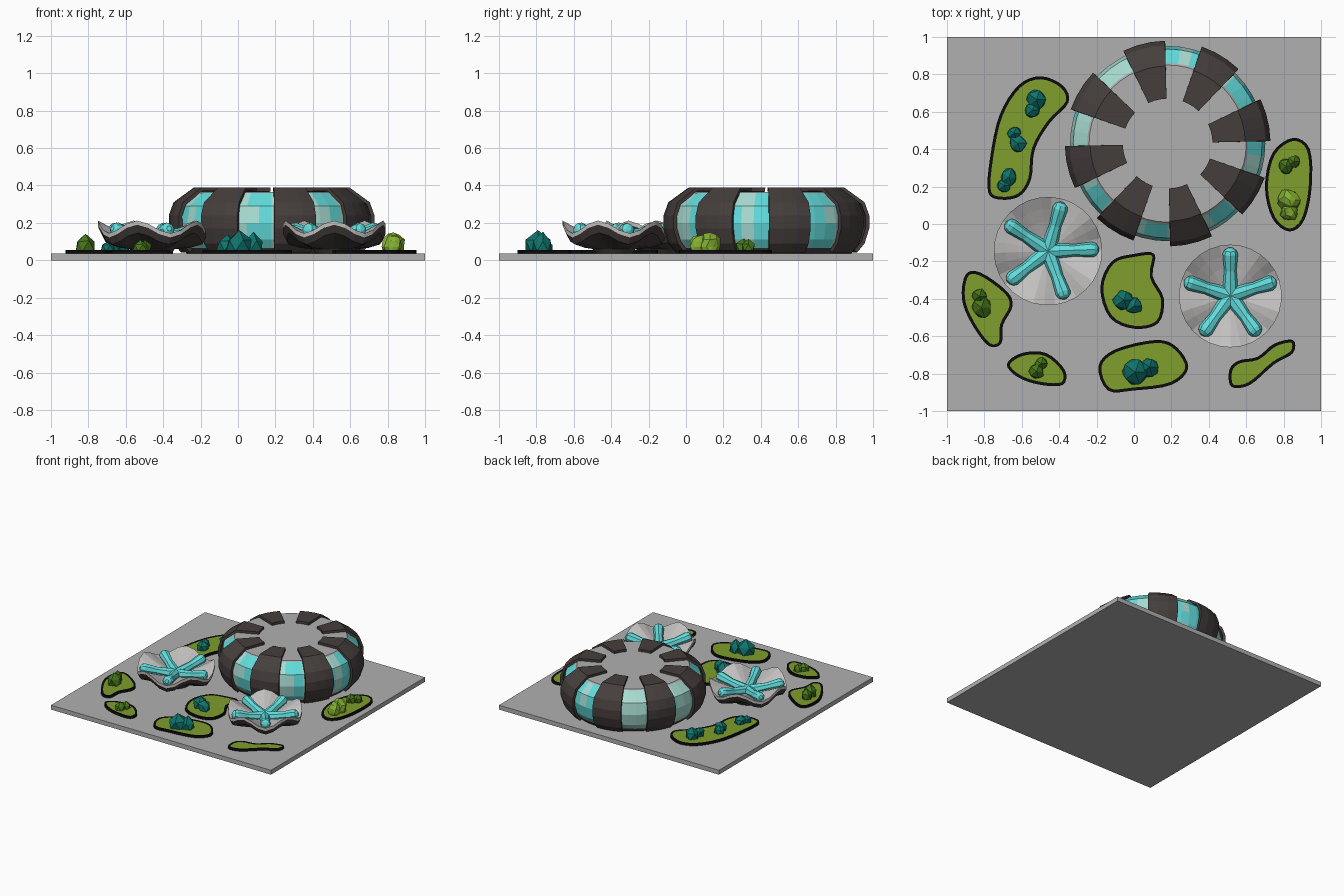
import bpy, bmesh, math, random
from mathutils import Vector, noise

random.seed(4)
cube = bpy.data.objects.get("Cube")
if cube:
    bpy.data.objects.remove(cube)


def material(name, hexcode):
    rgb = [int(hexcode[i:i + 2], 16) / 255 for i in (0, 2, 4)]
    lin = [c / 12.92 if c < .04 else ((c + .055) / 1.055) ** 2.4 for c in rgb]
    m = bpy.data.materials.new(name)
    m.use_nodes = True
    m.diffuse_color = (*lin, 1)
    m.node_tree.nodes["Principled BSDF"].inputs["Base Color"].default_value = (*lin, 1)
    return m


PAVING = material("paving grey", "b0b0b0")
DARK = material("dark cladding", "453e3c")
TEAL = material("teal", "62dcdc")
PALE = material("pale glass", "a8dcd2")
BLACK = material("black kerb", "0c0c0c")
GRASS = material("grass", "7e9f2c")
SPRUCE = material("dark teal foliage", "0f746c")
LEAF = material("dark green foliage", "47781a")
LIME = material("lime foliage", "86b232")
CANOPY = material("canopy grey", "c2c0bf")


def finish(name, bm, *mats, at=(0, 0, 0)):
    bmesh.ops.recalc_face_normals(bm, faces=bm.faces)
    mesh = bpy.data.meshes.new(name)
    bm.to_mesh(mesh)
    bm.free()
    for m in mats:
        mesh.materials.append(m)
    ob = bpy.data.objects.new(name, mesh)
    ob.location = at
    bpy.context.collection.objects.link(ob)
    return ob


def polar(r, a, z):
    return Vector((r * math.cos(a), r * math.sin(a), z))


def skin(bm, rings, closed=True):
    """Bridge rows of points with quads; return faces row by row."""
    rows = [[bm.verts.new(p) for p in ring] for ring in rings]
    n = len(rows[0])
    return [[bm.faces.new((a[i], a[(i + 1) % n], b[(i + 1) % n], b[i]))
             for i in range(n if closed else n - 1)] for a, b in zip(rows, rows[1:])], rows


# Paved base slab
bm = bmesh.new()
bmesh.ops.create_cube(bm, size=1)
bmesh.ops.scale(bm, vec=(2, 2, .036), verts=bm.verts)
finish("base_slab", bm, PAVING, at=(0, 0, .018))

# Ring hall: glazed wall, flat roof and eight wrapping ribs
HALL = (.18, .43, 0)
SEGS = 48
wall = [(.455, .036), (.475, .065), (.505, .11), (.522, .2), (.505, .29), (.43, .36)]
bm = bmesh.new()
bands, _ = skin(bm, [[polar(r, math.tau * i / SEGS, z) for i in range(SEGS)] for r, z in wall])
columns = [random.random() for _ in range(SEGS)]
for k, band in enumerate(bands):
    for i, f in enumerate(band):
        f.material_index = 2 if k == 0 else int(columns[i] + random.uniform(-.3, .3) > .52)
finish("hall_glazing", bm, TEAL, PALE, DARK, at=HALL)

bm = bmesh.new()
bmesh.ops.create_cone(bm, cap_ends=True, segments=SEGS, radius1=.432, radius2=.42, depth=.012)
finish("hall_roof", bm, PAVING, at=(HALL[0], HALL[1], .36))

rib_profile = [(.485, .042), (.525, .09), (.55, .17), (.55, .24), (.525, .31), (.415, .39), (.24, .388)]
for n in range(8):
    mid = math.radians(13.5 + 45 * n)
    bm = bmesh.new()
    skin(bm, [[polar(r, mid + math.radians(d), z) for d in (-12, -4, 4, 12)]
              for r, z in rib_profile], closed=False)
    rib = finish(f"hall_rib_{n + 1}", bm, DARK, at=HALL)
    mod = rib.modifiers.new("thickness", "SOLIDIFY")
    mod.thickness = .02
    # keep the outer skin in place
    up = max(rib.data.polygons, key=lambda p: p.center.z)
    mod.offset = -1 if up.normal.z > 0 else 1


# Scalloped bowl canopies with a five-armed gutter
def bowl_height(t, a, phase):
    wave = math.cos(5 * (a - phase))
    return .1 + t ** 1.4 * (.078 - .034 * wave)


def pavilion(name, x, y, radius, phase):
    phase = math.radians(phase)
    angles = [phase + math.tau * i / 30 for i in range(30)]
    rings = [[polar(radius * t, a, bowl_height(t, a, phase)) for a in angles]
             for t in (.06, .3, .55, .78, 1)]
    rings.append([p - Vector((0, 0, .022)) for p in rings[-1]])
    for t, drop in ((.93, .055), (.7, .06)):
        rings.append([polar(radius * t, a, bowl_height(t, a, phase) - drop) for a in angles])
    rings.append([polar(radius * .42, a, .06) for a in angles])
    rings.append([polar(radius * .36, a, .036) for a in angles])
    bm = bmesh.new()
    bands, rows = skin(bm, rings)
    bm.faces.new(rows[0])
    for band in bands[5:]:
        for f in band:
            f.material_index = 1
    finish(name + "_canopy", bm, CANOPY, DARK, at=(x, y, 0))

    # Gutter arms swept along the valleys
    cu = bpy.data.curves.new(name + "_star", "CURVE")
    cu.dimensions = "3D"
    cu.bevel_depth = .041
    cu.bevel_resolution = 2
    cu.use_fill_caps = True
    for k in range(5):
        a = phase + math.tau * k / 5
        arm = [(0, 1.0), (.25, .95), (.5, .8), (.72, .95), (.82, 1.0), (.89, .8), (.93, .35)]
        sp = cu.splines.new("POLY")
        sp.points.add(len(arm) - 1)
        for pt, (t, width) in zip(sp.points, arm):
            z = bowl_height(t, a, phase) + .012 + .02 * t
            pt.co = (*polar(radius * t, a, z), 1)
            pt.radius = width
    cu.materials.append(TEAL)
    star = bpy.data.objects.new(name + "_star", cu)
    star.location = (x, y, 0)
    bpy.context.collection.objects.link(star)
    bpy.ops.object.select_all(action="DESELECT")
    star.select_set(True)
    bpy.context.view_layer.objects.active = star
    bpy.ops.object.convert(target="MESH")
    bpy.ops.object.shade_flat()


pavilion("left_pavilion", -.46, -.145, .29, 2)
pavilion("right_pavilion", .515, -.385, .275, 90)


# Planting beds: smooth closed outline, black kerb, grass inset
def bed(name, pts):
    pts = [Vector((*p, 0)) for p in pts]
    n, loop = len(pts), []
    for i in range(n):
        p0, p1, p2, p3 = (pts[(i + j - 1) % n] for j in range(4))
        for t in (0, .25, .5, .75):
            loop.append(.5 * (2 * p1 + (p2 - p0) * t + (2 * p0 - 5 * p1 + 4 * p2 - p3) * t ** 2
                              + (3 * p1 - p0 - 3 * p2 + p3) * t ** 3))
    bm = bmesh.new()
    top = bm.faces.new([bm.verts.new(p + Vector((0, 0, .056))) for p in loop])
    top.normal_update()
    if top.normal.z < 0:
        top.normal_flip()
    top.material_index = 1
    skirt = bmesh.ops.extrude_edge_only(bm, edges=list(bm.edges))["geom"]
    for v in skirt:
        if isinstance(v, bmesh.types.BMVert):
            v.co.z = .034
    for f in bm.faces:
        f.material_index = int(f == top)
    rim = bmesh.ops.inset_region(bm, faces=[top], thickness=.016, depth=-.003)
    for f in rim["faces"]:
        f.material_index = 0
    finish(name, bm, BLACK, GRASS)


bed("bed_back_left", [(-.78, .17), (-.77, .35), (-.72, .58), (-.62, .74), (-.5, .79), (-.38, .74),
                      (-.35, .65), (-.45, .54), (-.53, .4), (-.55, .24), (-.61, .15), (-.71, .13)])
bed("bed_right", [(.83, -.04), (.74, .03), (.7, .2), (.74, .38), (.85, .46), (.94, .4), (.95, .2), (.91, .02)])
bed("bed_left", [(-.9, -.27), (-.82, -.26), (-.68, -.36), (-.65, -.44), (-.7, -.54), (-.71, -.64),
                 (-.78, -.65), (-.87, -.53), (-.92, -.4)])
bed("bed_front_left", [(-.68, -.75), (-.6, -.69), (-.47, -.69), (-.37, -.78), (-.38, -.86), (-.5, -.86), (-.62, -.82)])
bed("bed_front", [(-.19, -.76), (-.1, -.67), (.12, -.62), (.23, -.66), (.29, -.77), (.2, -.86), (0, -.89), (-.14, -.89)])
bed("bed_middle", [(-.18, -.34), (-.12, -.2), (0, -.16), (.11, -.16), (.1, -.28), (.16, -.4), (.13, -.53),
                   (0, -.56), (-.13, -.5)])
bed("bed_front_right", [(.51, -.78), (.56, -.73), (.66, -.71), (.75, -.64), (.85, -.62), (.85, -.69),
                        (.75, -.75), (.62, -.86), (.52, -.87)])


# Faceted shrubs: a few jittered low-poly blobs each
def shrub(name, mat, x, y, size, height, heading=0):
    bm = bmesh.new()
    for along, scale in ((-.35, .75), (.45, .6)):
        blob = bmesh.ops.create_icosphere(bm, subdivisions=2 if mat == LIME else 1, radius=1)["verts"]
        centre = polar(along * size, math.radians(heading), .05)
        for v in blob:
            j = 1 + .22 * noise.noise(v.co * 1.7 + Vector((x * 9, y * 9, along)))
            j *= random.uniform(.92, 1.08)
            z = max(v.co.z * j, -.3) + .3
            v.co = centre + Vector((v.co.x * size * scale * j, v.co.y * size * scale * j,
                                    z / 1.3 * (height - .05) * (.6 + .55 * scale)))
    finish(name, bm, mat, at=(x, y, 0))


shrub("shrub_back_1", SPRUCE, -.53, .64, .075, .13, 250)
shrub("shrub_back_2", SPRUCE, -.63, .455, .07, .12, 110)
shrub("shrub_back_3", SPRUCE, -.68, .23, .065, .11, 240)
shrub("shrub_middle", SPRUCE, -.03, -.42, .08, .14, 330)
shrub("shrub_front", SPRUCE, .04, -.78, .1, .15, 20)
shrub("shrub_left", LEAF, -.82, -.42, .075, .135, 100)
shrub("shrub_front_left", LEAF, -.51, -.77, .06, .11, 60)
shrub("shrub_right_back", LEAF, .83, .32, .06, .115, 30)
shrub("shrub_right_front", LIME, .83, .1, .08, .145, 270)
